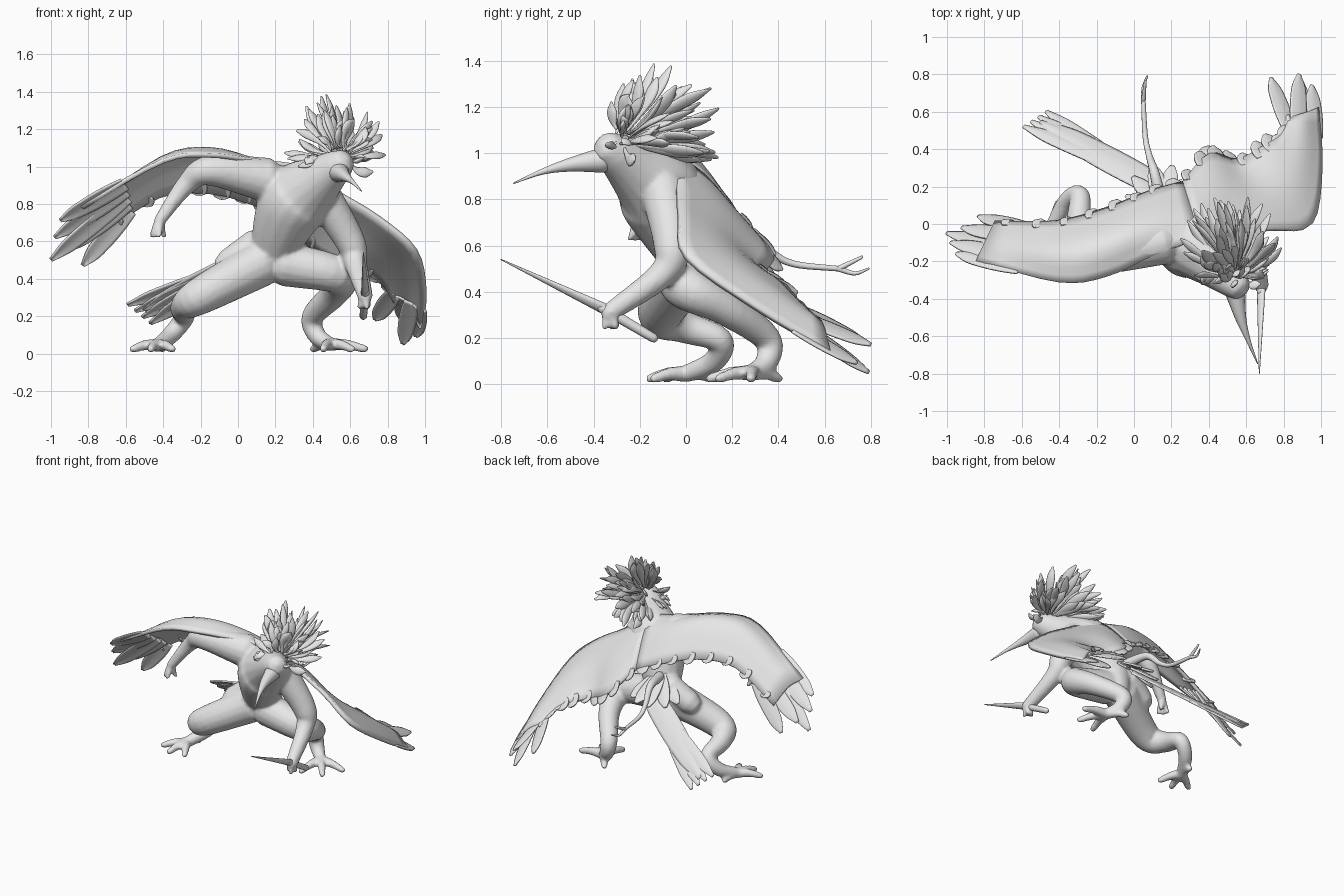
import bpy, bmesh, math, random
from mathutils import Vector

random.seed(4)
cube = bpy.data.objects.get("Cube")
if cube:
    bpy.data.objects.remove(cube, do_unlink=True)

grey = bpy.data.materials.new("plain_grey")
grey.use_nodes = True
tone = (.8, .8, .8, 1)
grey.diffuse_color = tone
grey.node_tree.nodes["Principled BSDF"].inputs["Base Color"].default_value = tone


def spline(points, steps):
    """Smooth curve through points of any dimension."""
    p = [Vector(q) for q in points]
    p = [p[0] * 2 - p[1]] + p + [p[-1] * 2 - p[-2]]
    out = []
    for before, start, end, after in zip(p, p[1:], p[2:], p[3:]):
        into, away = (end - before) / 2, (after - start) / 2
        for i in range(steps):
            t = i / steps
            blend = t * t * (3 - 2 * t)
            out.append(start.lerp(end, blend) + into * t * (1 - t) ** 2
                       - away * t * t * (1 - t))
    return out + [p[-2]]


def taper(points, start, end, bulge=0):
    """Add a radius to each point, running from start to end with a swelling between."""
    last = len(points) - 1
    return [(*p, start + (end - start) * i / last + bulge * math.sin(math.pi * i / last) ** 2)
            for i, p in enumerate(points)]


def add_tube(bm, points, sides, steps, flat):
    """Closed, round-ended tube through (x, y, z, radius) points."""
    path = spline(points, steps)
    centres = [q.xyz for q in path]
    radii = [max(q[3], .002) for q in path]
    head = (centres[0] - centres[1]).normalized() * radii[0]
    tail = (centres[-1] - centres[-2]).normalized() * radii[-1]
    centres = [centres[0] + head * .7] + centres + [centres[-1] + tail * .7]
    radii = [radii[0] * .7] + radii + [radii[-1] * .7]
    rings, u = [], None
    for i, c in enumerate(centres):
        along = (centres[min(i + 1, len(centres) - 1)] - centres[max(i - 1, 0)]).normalized()
        u = along.orthogonal() if u is None else u - along * u.dot(along)
        u.normalize()
        v = along.cross(u) * flat
        angles = [math.tau * k / sides for k in range(sides)]
        rings.append([bm.verts.new(c + (u * math.cos(a) + v * math.sin(a)) * radii[i])
                      for a in angles])
    for a, b in zip(rings, rings[1:]):
        for k in range(sides):
            bm.faces.new((a[k - 1], a[k], b[k], b[k - 1]))
    for ring, tip in ((rings[0], centres[0] + head * .3), (rings[-1], centres[-1] + tail * .3)):
        pole = bm.verts.new(tip)
        for k in range(sides):
            bm.faces.new((ring[k - 1], ring[k], pole))


def finish(name, bm):
    bmesh.ops.recalc_face_normals(bm, faces=bm.faces)
    for face in bm.faces:
        face.smooth = True
    mesh = bpy.data.meshes.new(name)
    bm.to_mesh(mesh)
    bm.free()
    mesh.materials.append(grey)
    obj = bpy.data.objects.new(name, mesh)
    bpy.context.collection.objects.link(obj)
    return obj


def tubes(name, paths, sides=16, steps=6, flat=1):
    bm = bmesh.new()
    for path in paths:
        add_tube(bm, path, sides, steps, flat)
    return finish(name, bm)


def sheets(name, patches, thickness):
    """Thin smooth surfaces, each through rows of control points."""
    bm = bmesh.new()
    for rows in patches:
        columns = zip(*[spline(row, 4) for row in rows])
        lines = [[bm.verts.new(q) for q in spline(column, 4)] for column in columns]
        for a, b in zip(lines, lines[1:]):
            for k in range(1, len(a)):
                bm.faces.new((a[k - 1], a[k], b[k], b[k - 1]))
    obj = finish(name, bm)
    solid = obj.modifiers.new("thickness", "SOLIDIFY")
    solid.thickness, solid.offset = thickness, 0


def feather(root, tip, width, up):
    """Rows of one flat, slightly domed, blunt feather."""
    root, tip = Vector(root), Vector(tip)
    side = (tip - root).cross(Vector(up)).normalized() * width
    dome = side.cross(tip - root).normalized() * width * .1
    rows = []
    for i in range(6):
        t = i / 5
        half = side * (.2 + .8 * max(0, math.sin(math.pi * (.2 + .8 * t))) ** .5)
        centre = root.lerp(tip, t)
        rows.append([centre - half, centre + dome, centre + half])
    return rows


# Torso, neck, head and limbs, fused into one skin
left_hand, right_hand = (.68, -.33, .31), (-.42, -.2, .71)
left_foot, right_foot = (.49, .29, .05), (-.43, 0, .045)
body_parts = [
    taper([(.2, .05, .48), (.2, 0, .58), (.28, -.09, .78), (.35, -.13, .86),
           (.46, -.24, .95), (.54, -.32, 1.01)], .1, .085, .1),
    taper([(.25, 0, .48), (.53, 0, .42), (.52, .17, .33), (.4, .35, .2),
           (.42, .35, .1), left_foot], .12, .038, -.012),
    taper([(.12, 0, .48), (-.2, -.11, .31), (-.29, -.01, .25), (-.29, .15, .19),
           (-.36, .12, .1), right_foot], .125, .038, -.02),
    taper([(.1, .05, .58), (-.05, .02, .48)], .09, .08),
    taper([(.45, -.1, .85), (.6, -.06, .6), (.63, -.1, .48), left_hand], .1, .042),
    taper([(.15, -.1, .93), (-.15, -.18, .98), (-.28, -.16, .9), right_hand], .12, .032, -.01)]


# Toes and fingers: three spread around a heading and one opposite
def add_digits(root, heading, spread, reach, drop, thick):
    root = Vector(root)
    for turn in (-spread, 0, spread, math.pi):
        length = reach * (.75 if turn == math.pi else 1)
        angle = heading + turn
        tip = root + Vector((math.cos(angle) * length, math.sin(angle) * length, -drop))
        knuckle = root.lerp(tip, .5) + Vector((0, 0, .01))
        body_parts.append(taper([root, knuckle, tip], thick, thick * .6))


add_digits(left_foot, -.9, .85, .19, .025, .036)
add_digits(right_foot, -1.8, .75, .16, .02, .036)
add_digits(left_hand, 2, .9, .03, .06, .028)
add_digits(right_hand, -2.5, .9, .04, .08, .025)
body = tubes("body", body_parts)
fuse = body.modifiers.new("fuse", "REMESH")
fuse.mode, fuse.voxel_size, fuse.use_smooth_shade = "VOXEL", .012, True
soften = body.modifiers.new("soften", "SMOOTH")
soften.factor, soften.iterations = .5, 6

# Long curved beak
tubes("beak", [taper([(.54, -.36, .97), (.57, -.5, .95), (.61, -.62, .92), (.66, -.745, .87)],
                     .055, .003, -.01)])

# Crest: leaf-shaped feathers fanning back from the skull
crest, skull = [], Vector((.54, -.29, 1.04))
while len(crest) < 85:
    d = Vector([random.gauss(0, 1) for axis in "xyz"]).normalized()
    if d.y < -.85 or d.z < -.4:
        continue
    tip = Vector((.52 + d.x * .27, -.1 + d.y * .27, 1.07 + d.z * .31))
    root = skull + (tip - skull).normalized() * .07
    tip = root.lerp(tip, random.uniform(.65, 1.04))
    bend = Vector([random.uniform(-.02, .02) for axis in "xyz"])
    size = random.uniform(.8, 1.15)
    crest.append([(*(root.lerp(tip, t) + bend * math.sin(math.pi * t)),
                   size * (.009 + .02 * math.sin(math.pi * t ** 2)))
                  for t in (i / 5 for i in range(6))])
tubes("crest", crest, sides=10, steps=3, flat=.45)


# Wings: a domed sheet between two edges, long tip feathers and a ragged hem
def wing(name, leading, trailing, tips, lift, width, up):
    rows = []
    for i, (a, b) in enumerate(zip(leading, trailing)):
        a, b = Vector(a), Vector(b)
        rise = .04 + lift * math.sin(math.pi * i / (len(leading) - 1))
        rows.append([a, a.lerp(b, .5) + Vector((0, 0, rise)), b])
    sheets(name, [rows], .025)
    front, middle, back = [spline(edge, 4) for edge in zip(*rows)]
    plumes = [feather(front[-3].lerp(back[-3], (i + .5) / len(tips)), tip, width, up)
              for i, tip in enumerate(tips)]
    for a, b in list(zip(middle, back))[1:-1:2]:
        plumes.append(feather(a.lerp(b, .8), a.lerp(b, random.uniform(1.05, 1.25)), .05, up))
    sheets(name + "_feathers", plumes, .01)


spine_top, spine_low = (.35, -.08, 1), (.26, .22, .73)
wing("right_wing",
     [spine_top, (.1, -.17, 1.03), (-.15, -.28, 1.06), (-.4, -.31, 1.03), (-.84, -.2, .79)],
     [spine_low, (.08, .17, .8), (-.15, .08, .86), (-.42, .01, .84), (-.74, .01, .64)],
     [(-.95, -.16, .71), (-.98, -.1, .62), (-1, -.05, .5), (-.92, -.02, .55), (-.83, .04, .47)],
     .08, .055, (.2, .6, .8))
wing("left_wing",
     [spine_top, (.52, -.04, .87), (.75, -.03, .73), (.95, 0, .55), (1, .3, .33), (.98, .62, .14)],
     [spine_low, (.4, .37, .56), (.55, .34, .48), (.7, .42, .43), (.78, .47, .37), (.83, .56, .28)],
     [(.95, .74, .09), (.88, .79, .05), (.88, .8, .17), (.73, .78, .18)],
     0, .05, (.5, .4, .8))

# Fan tail: one broad feather ending in a row of narrow ones
up = (0, .7, .7)
high, low = Vector((-.59, .52, .26)), Vector((-.47, .6, .16))
vane_root, vane_tip = Vector((.17, .18, .55)), Vector((-.5, .54, .23))
sheets("fan_tail", [feather(vane_root, vane_tip, .085, up)]
       + [feather(vane_root.lerp(vane_tip, .3), high.lerp(low, i / 3), .05, up)
          for i in range(4)], .012)

# Short feathers around the tail root
sheets("rump_feathers", [feather((.16, .08, .66), (.14 + .18 * math.cos(a), .14 + .18 * math.sin(a), .52),
                                 .05, up) for a in (.6, 1.2, 1.8, 2.5, 3.1)], .015)

# Slender whip tail with a forked end
fork = (.05, .66, .5)
tubes("whip_tail", [taper([(.15, .1, .66), (.11, .27, .66), (.08, .37, .57), (.06, .47, .52), fork],
                          .035, .012, -.006),
                    taper([fork, (.06, .76, .55)], .013, .007),
                    taper([fork, (.05, .73, .48), (.07, .79, .5)], .013, .005)], sides=10)

# Dagger held in the left hand
guard = (.68, -.36, .33)
tubes("dagger_grip", [taper([(.67, -.14, .2), guard], .02, .024)], sides=12)
tubes("dagger_blade", [taper([guard, (.67, -.8, .54)], .028, .003)], sides=12, flat=.6)
